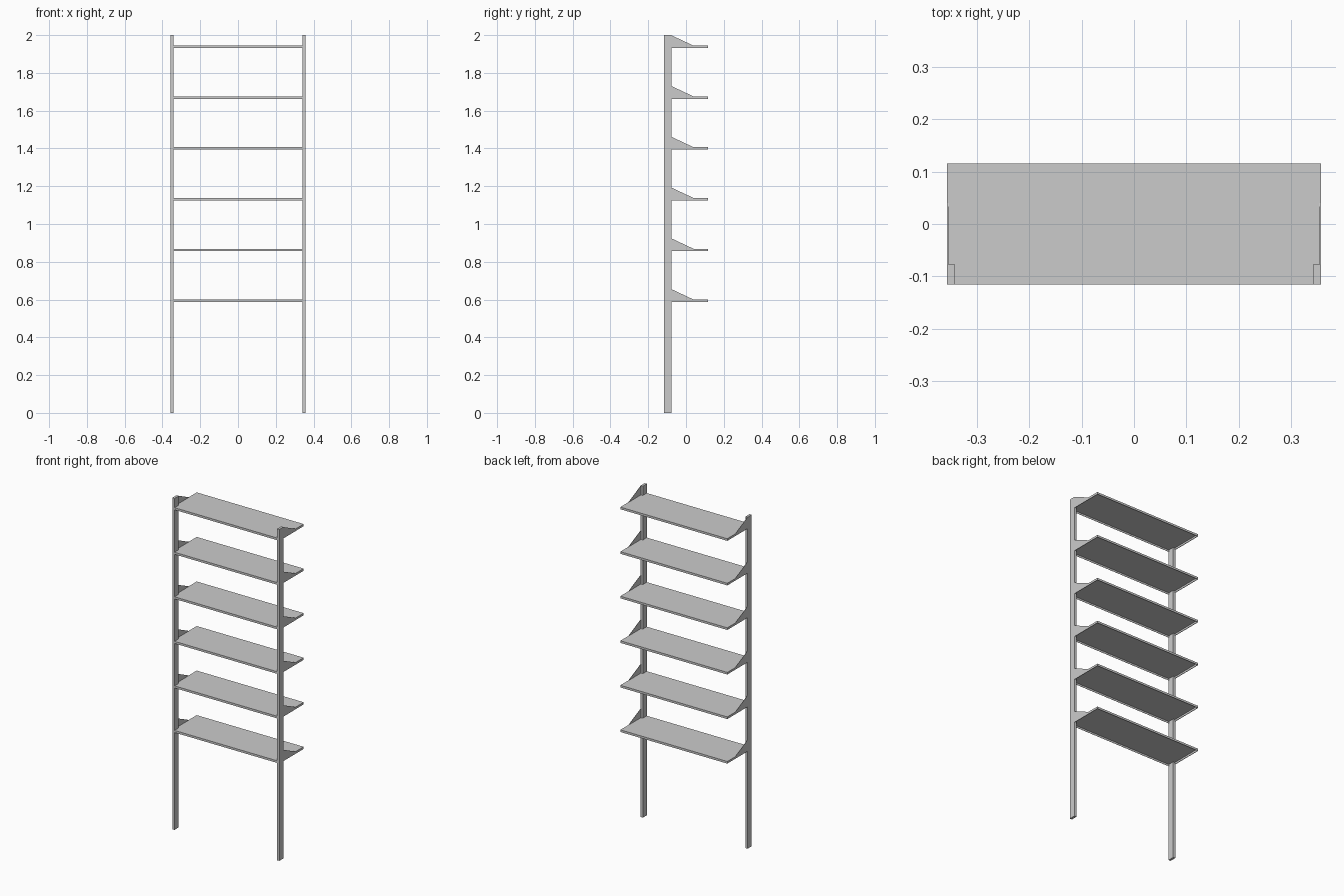
import bpy, bmesh

if "Cube" in bpy.data.objects:
    bpy.data.objects.remove(bpy.data.objects["Cube"])

HX, HY = 0.357, 0.116          # overall half width and half depth
POST_W, POST_D = 0.0145, 0.039
LIP, SHEET = 0.013, 0.002      # shelf edge height, sheet thickness


def finish(bm, name):
    bmesh.ops.recalc_face_normals(bm, faces=bm.faces)
    mesh = bpy.data.meshes.new(name)
    bm.to_mesh(mesh)
    bm.free()
    obj = bpy.data.objects.new(name, mesh)
    bpy.context.collection.objects.link(obj)
    return obj


def box(bm, x0, x1, y0, y1, z0, z1):
    verts = bmesh.ops.create_cube(bm, size=1)["verts"]
    for v in verts:
        v.co = (x1 if v.co.x > 0 else x0,
                y1 if v.co.y > 0 else y0,
                z1 if v.co.z > 0 else z0)


def post(side):
    bm = bmesh.new()
    xs = sorted((side * HX, side * (HX - POST_W)))
    box(bm, *xs, -HY, -HY + POST_D, 0, 2)
    finish(bm, "upright_post")


def shelf(z):
    # Sheet tray, hollow underneath with a folded lip
    bm = bmesh.new()
    w = HX - SHEET
    box(bm, -w, w, -HY + 0.0005, HY, z - LIP, z)
    bm.normal_update()
    bottom = min(bm.faces, key=lambda f: f.calc_center_median().z)
    bmesh.ops.inset_region(bm, faces=[bottom], thickness=SHEET)
    result = bmesh.ops.extrude_discrete_faces(bm, faces=[bottom])
    for v in result["faces"][0].verts:
        v.co.z += LIP - SHEET
    finish(bm, "shelf")


def bracket(side, z):
    # Thin side plate tapering from the post to the shelf edge
    back = -HY + POST_D - 0.002
    profile = [(back, 0.056), (back + 0.002, 0.055), (0.04, 0), (HY, 0),
               (HY, -LIP), (back, -LIP)]
    bm = bmesh.new()
    face = bm.faces.new([bm.verts.new((side * HX, y, z + h)) for y, h in profile])
    moved = bmesh.ops.extrude_face_region(bm, geom=[face])["geom"]
    for v in moved:
        if isinstance(v, bmesh.types.BMVert):
            v.co.x -= side * SHEET
    finish(bm, "shelf_bracket")


for side in (-1, 1):
    post(side)

for i in range(6):
    top = 0.6 + 0.2688 * i
    shelf(top)
    for side in (-1, 1):
        bracket(side, top)
